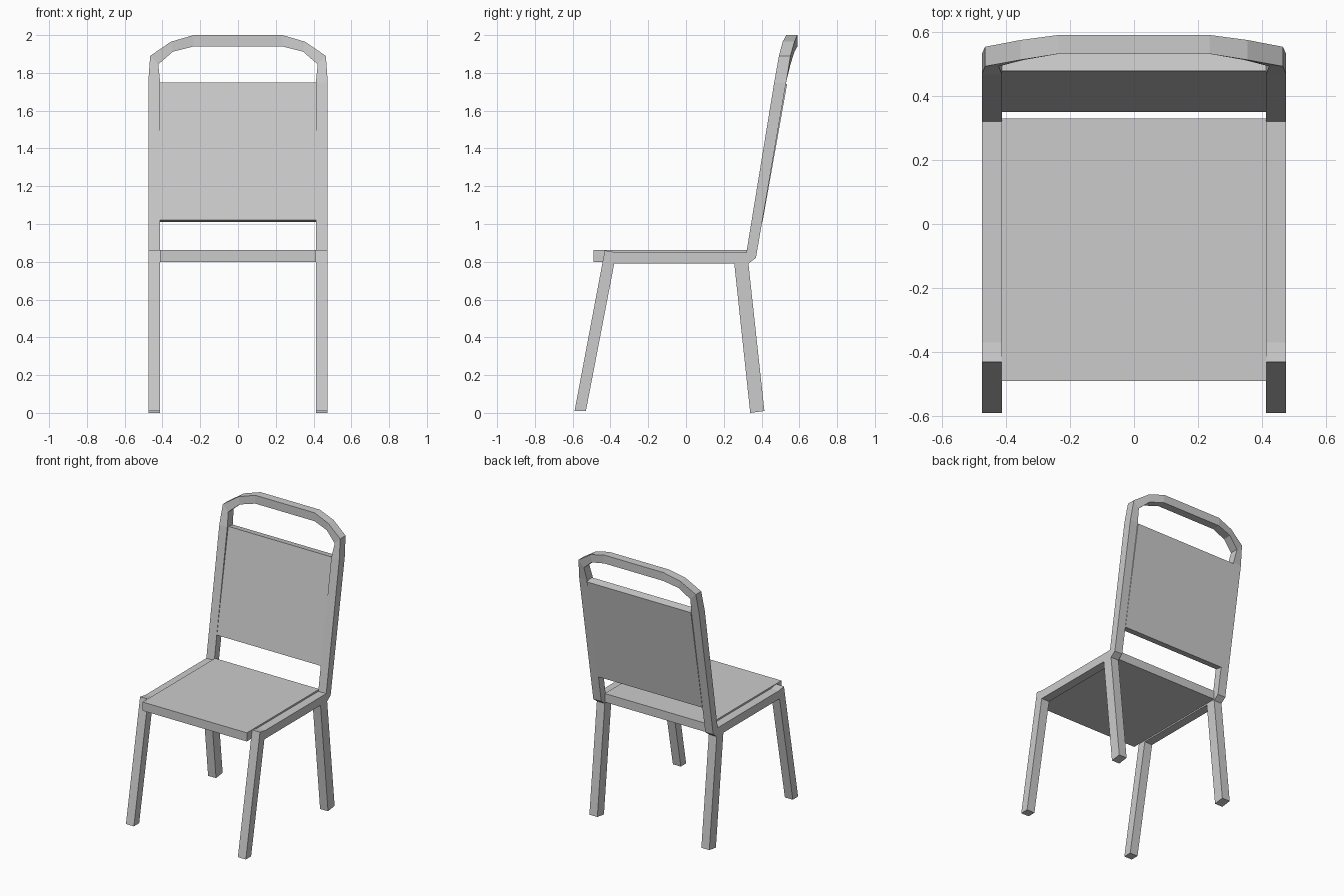
import bpy, bmesh

cube = bpy.data.objects.get("Cube")
if cube:
    bpy.data.objects.remove(cube, do_unlink=True)

grey = bpy.data.materials.new("light_grey")
grey.use_nodes = True
colour = (0.6, 0.6, 0.6, 1)
grey.diffuse_color = colour
grey.node_tree.nodes["Principled BSDF"].inputs["Base Color"].default_value = colour


def loft(name, sections):
    """Join a row of four-cornered sections into a closed bar."""
    bm = bmesh.new()
    rings = [[bm.verts.new(p) for p in s] for s in sections]
    for a, b in zip(rings, rings[1:]):
        for i in range(4):
            j = (i + 1) % 4
            bm.faces.new((a[i], a[j], b[j], b[i]))
    bm.faces.new(rings[0])
    bm.faces.new(rings[-1][::-1])
    bmesh.ops.remove_doubles(bm, verts=bm.verts, dist=0.0005)
    bmesh.ops.recalc_face_normals(bm, faces=bm.faces)
    mesh = bpy.data.meshes.new(name)
    bm.to_mesh(mesh)
    bm.free()
    mesh.materials.append(grey)
    obj = bpy.data.objects.new(name, mesh)
    bpy.context.collection.objects.link(obj)
    return obj


OUT, IN = 0.475, 0.412


def side(front, back):
    """Upright section of a side bar from its two (y, z) edges."""
    return [(OUT, *front), (OUT, *back), (IN, *back), (IN, *front)]


def arch(outer, inner, y0, y1):
    """Section of the top arch from its outer and inner (x, z) edges."""
    (xo, zo), (xi, zi) = outer, inner
    return [(xo, y0, zo), (xo, y1, zo), (xi, y1, zi), (xi, y0, zi)]


def mirrored(points):
    return [(-x, y, z) for x, y, z in points]


# Continuous frame: front leg, seat rail, back post and top arch
half = [
    side((-0.59, 0.01), (-0.53, 0.01)),
    side((-0.43, 0.86), (-0.38, 0.79)),
    side((-0.37, 0.85), (-0.37, 0.79)),
    side((0.32, 0.85), (0.33, 0.79)),
    side((0.32, 0.85), (0.37, 0.82)),
    side((0.467, 1.75), (0.53, 1.75)),
    arch((0.465, 1.89), (0.422, 1.845), 0.492, 0.553),
    arch((0.355, 1.965), (0.345, 1.912), 0.512, 0.574),
    arch((0.235, 2.0), (0.235, 1.94), 0.531, 0.59),
]
loft("frame", half + [mirrored(s) for s in reversed(half)])

# Back legs
leg = [side((0.34, 0.0), (0.415, 0.01)), side((0.255, 0.795), (0.33, 0.795))]
loft("left_back_leg", leg)
loft("right_back_leg", [mirrored(s) for s in leg])


# Seat and back panels fill the gap between the side bars
def panel(name, profile):
    loft(name, [[(x, y, z) for y, z in profile] for x in (-0.413, 0.413)])


panel("seat", [(-0.49, 0.80), (0.33, 0.80), (0.33, 0.862), (-0.49, 0.862)])
panel("backrest", [(0.35, 1.02), (0.405, 1.01), (0.535, 1.74), (0.478, 1.75)])
